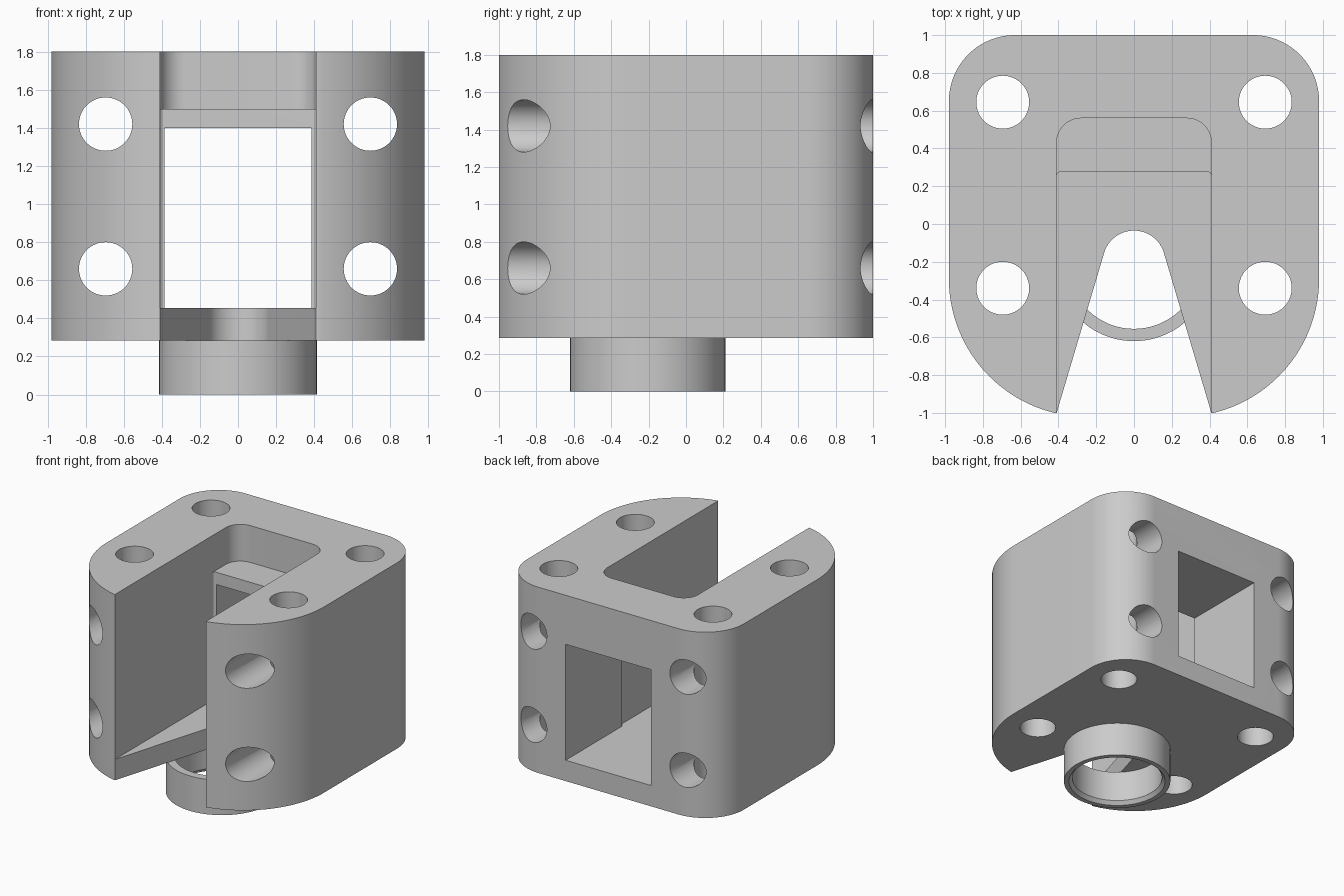
import bpy, bmesh
from math import sin, cos, radians, pi

cube = bpy.data.objects.get("Cube")
if cube:
    bpy.data.objects.remove(cube, do_unlink=True)

grey = bpy.data.materials.new("plain grey")
grey.use_nodes = True
COLOUR = (0.6, 0.6, 0.6, 1)
grey.diffuse_color = COLOUR
grey.node_tree.nodes["Principled BSDF"].inputs["Base Color"].default_value = COLOUR

BASE, TOP, FLOOR = 0.285, 1.8, 0.455
SLOT = 0.41


def arc(cx, cy, r, start, end, steps=24):
    angles = [radians(start + (end - start) * i / steps) for i in range(steps + 1)]
    return [(cx + r * cos(a), cy + r * sin(a)) for a in angles]


def mirrored(half):
    """Close a right-hand outline with its mirror image across x = 0."""
    return half + [(-x, y) for x, y in reversed(half) if abs(x) > 1e-5]


def prism(name, outline, low, high, along_y=False):
    """Extrude an outline upwards, or along y when it is given in x and z."""
    bm = bmesh.new()
    place = (lambda a, b, d: (a, d, b)) if along_y else (lambda a, b, d: (a, b, d))
    face = bm.faces.new([bm.verts.new(place(a, b, low)) for a, b in outline])
    out = bmesh.ops.extrude_face_region(bm, geom=[face])
    moved = [v for v in out["geom"] if isinstance(v, bmesh.types.BMVert)]
    bmesh.ops.translate(bm, verts=moved, vec=place(0, 0, high - low))
    bmesh.ops.recalc_face_normals(bm, faces=bm.faces)
    return finish(name, bm)


def finish(name, bm):
    mesh = bpy.data.meshes.new(name)
    bm.to_mesh(mesh)
    bm.free()
    mesh.materials.append(grey)
    obj = bpy.data.objects.new(name, mesh)
    bpy.context.collection.objects.link(obj)
    return obj


def activate(obj):
    bpy.ops.object.select_all(action="DESELECT")
    obj.select_set(True)
    bpy.context.view_layer.objects.active = obj


def cut(obj, cutter):
    cutter.hide_render = True
    activate(obj)
    mod = obj.modifiers.new("cut", "BOOLEAN")
    mod.operation, mod.solver, mod.object = "DIFFERENCE", "EXACT", cutter
    bpy.ops.object.modifier_apply(modifier=mod.name)
    bpy.data.objects.remove(cutter, do_unlink=True)


def pocket(back, radius):
    """Slot outline with rounded back corners, open past the front."""
    return mirrored([(SLOT, -1.2)] + arc(SLOT - radius, back - radius, radius, 0, 90, 12))


# Block with rounded back corners and wide curved front corners
front = [p for p in arc(0.25, -0.29, 0.73, -90, 0, 60) if p[0] > SLOT + 0.005]
block = prism("block", mirrored([(SLOT, -1.0)] + front + arc(0.63, 0.65, 0.35, 0, 90)), BASE, TOP)

# Main slot, deeper upper pocket and back window
cut(block, prism("slot_cutter", pocket(0.275, 0.02), FLOOR, 2))
cut(block, prism("pocket_cutter", pocket(0.56, 0.13), 1.5, 2))
window = mirrored([(0.385, FLOOR), (0.385, 1.4)])
cut(block, prism("window_cutter", window, 0.1, 1.2, along_y=True))

# Tapered notch through the floor
notch = mirrored([(0.469, -1.2)] + arc(0, -0.2, 0.165, 16.5, 90))
cut(block, prism("notch_cutter", notch, 0.1, 0.6))

# Bolt holes, upright and front to back
for side in (-1, 1):
    for y in (0.645, -0.34):
        cut(block, prism("upright_hole", arc(side * 0.695, y, 0.14, 0, 354.375, 63), 0, 2))
    for z in (1.42, 0.66):
        cut(block, prism("through_hole", arc(side * 0.695, z, 0.14, 0, 354.375, 63), -1.3, 1.3, along_y=True))

# Collar ring below the floor, with a chamfered inner rim
bm = bmesh.new()
profile = [(0.415, 0), (0.415, BASE), (0.35, BASE), (0.35, 0.03), (0.375, 0)]
verts = [bm.verts.new((r, -0.205, z)) for r, z in profile]
edges = [bm.edges.new((verts[i - 1], verts[i])) for i in range(len(verts))]
bmesh.ops.spin(bm, geom=verts + edges, cent=(0, -0.205, 0), axis=(0, 0, 1),
               angle=2 * pi, steps=96, use_merge=True)
bmesh.ops.remove_doubles(bm, verts=bm.verts, dist=0.0001)
bmesh.ops.recalc_face_normals(bm, faces=bm.faces)
collar = finish("collar_ring", bm)

for part in (block, collar):
    activate(part)
    bpy.ops.object.shade_smooth_by_angle(angle=radians(25))
